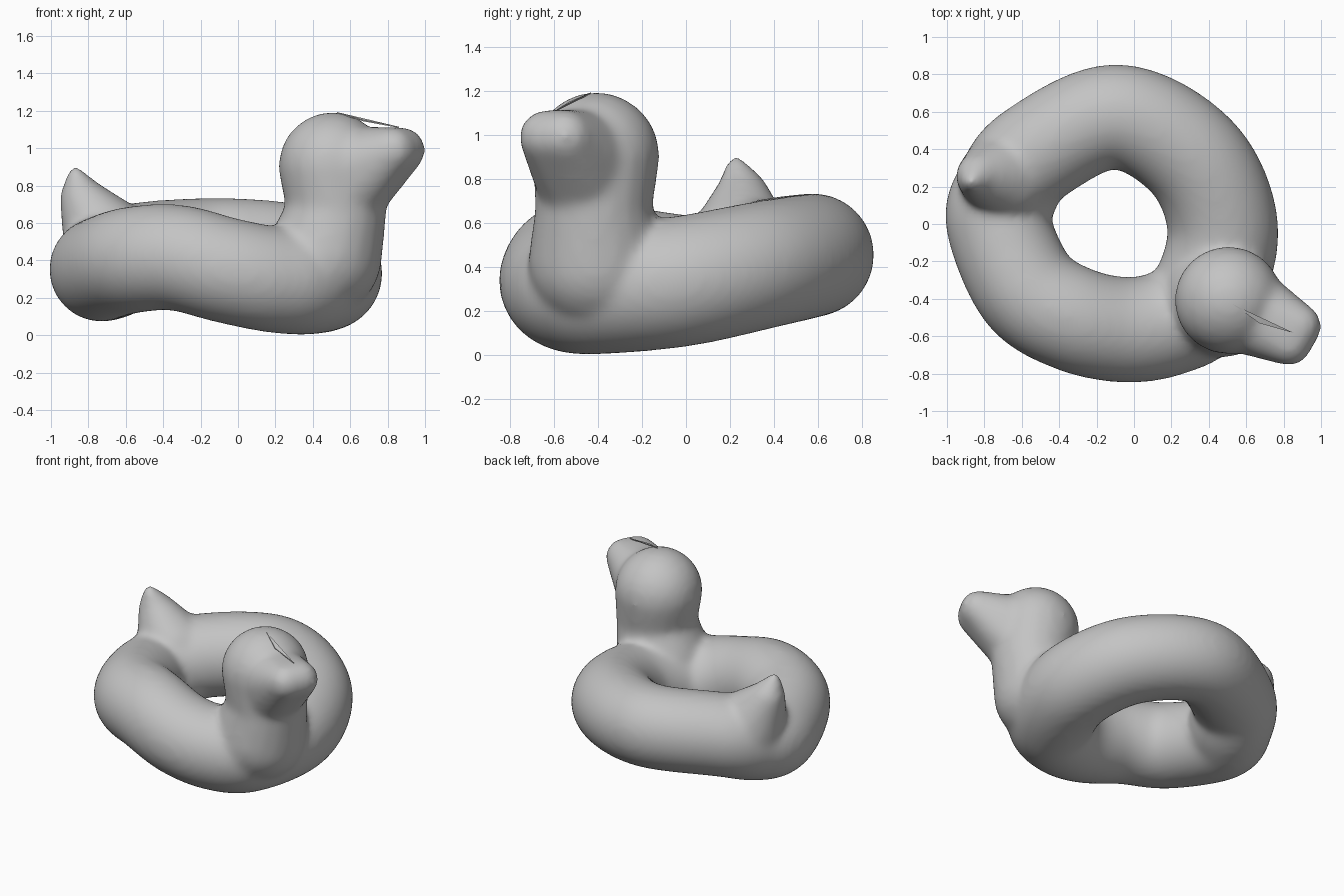
import bpy, bmesh, math
from mathutils import Vector, Matrix

cube = bpy.data.objects.get("Cube")
if cube:
    bpy.data.objects.remove(cube, do_unlink=True)

grey = bpy.data.materials.new("plain_grey")
grey.use_nodes = True
colour = (0.55, 0.55, 0.55, 1)
grey.diffuse_color = colour
for node in grey.node_tree.nodes:
    if node.type == 'BSDF_PRINCIPLED':
        node.inputs["Base Color"].default_value = colour


def add_object(name, bm):
    mesh = bpy.data.meshes.new(name)
    bm.to_mesh(mesh)
    bm.free()
    mesh.materials.append(grey)
    obj = bpy.data.objects.new(name, mesh)
    bpy.context.collection.objects.link(obj)
    return obj


def add_hull(bm, balls):
    """Skin stretched around (x, y, z, radius) balls."""
    part = bmesh.new()
    for x, y, z, r in balls:
        bmesh.ops.create_icosphere(part, subdivisions=3, radius=r,
                                   matrix=Matrix.Translation((x, y, z)))
    bmesh.ops.delete(part, geom=part.faces[:], context='FACES_ONLY')
    hull = bmesh.ops.convex_hull(part, input=part.verts[:])
    extra = {v for key in ("geom_interior", "geom_unused") for v in hull[key]
             if isinstance(v, bmesh.types.BMVert)}
    bmesh.ops.delete(part, geom=list(extra), context='VERTS')
    bmesh.ops.recalc_face_normals(part, faces=part.faces[:])
    temp = bpy.data.meshes.new("temp")
    part.to_mesh(temp)
    part.free()
    bm.from_mesh(temp)
    bpy.data.meshes.remove(temp)


def add_limb(bm, balls):
    """Tapered round limb running from ball to ball."""
    for pair in zip(balls, balls[1:]):
        add_hull(bm, pair)


def add_ring(bm, stations, steps=10, sides=32):
    """Closed tube through (x, y, z, radius) stations."""
    keys = [Vector(s) for s in stations]
    n = len(keys)
    path = []
    for i in range(n):
        a, b, c, d = (keys[(i + k) % n] for k in (-1, 0, 1, 2))
        for s in range(steps):
            t = s / steps
            path.append(b + (c - a) * (t / 2) + (a * 2 - b * 5 + c * 4 - d) * (t * t / 2)
                        + (b * 3 - a - c * 3 + d) * (t ** 3 / 2))
    count = len(path)
    loops = []
    for i, p in enumerate(path):
        along = (path[(i + 1) % count] - path[i - 1]).to_3d().normalized()
        out = along.cross(Vector((0, 0, 1))).normalized()
        up = out.cross(along)
        loops.append([bm.verts.new(p.to_3d() + p.w * (out * math.cos(a) + up * math.sin(a)))
                      for a in (math.tau * k / sides for k in range(sides))])
    faces = []
    for i in range(count):
        one, two = loops[i], loops[(i + 1) % count]
        for k in range(sides):
            m = (k + 1) % sides
            faces.append(bm.faces.new((one[k], one[m], two[m], two[k])))
    bmesh.ops.recalc_face_normals(bm, faces=faces)


body = bmesh.new()

# Tilted swim ring
add_ring(body, [(-.725, 0, .355, .28), (-.57, -.35, .402, .285), (-.33, -.505, .415, .284),
                (-.06, -.565, .347, .283), (.18, -.53, .3, .285), (.37, -.4, .298, .295),
                (.475, -.02, .335, .297), (.31, .36, .412, .29), (-.1, .575, .455, .28),
                (-.54, .37, .428, .28), (-.68, .18, .365, .28)])

# Chest, neck and round head
add_limb(body, [(.46, -.405, .42, .312), (.53, -.42, .66, .265), (.505, -.408, .905, .29)])

# Wide, blunt beak with a full throat below it
tip, side = Vector((.855, -.592, .99)), Vector((.026, .045, 0))
add_hull(body, [(.55, -.44, .74, .225), (.56, -.44, .87, .245),
                (*(tip + side), .122), (*(tip - side), .122)])

# Pointed tail
add_limb(body, [(-.69, .25, .49, .245), (-.835, .255, .73, .12), (-.868, .225, .86, .045)])

duck = add_object("duck_ring_body", body)
remesh = duck.modifiers.new("fuse_parts", 'REMESH')
remesh.mode = 'VOXEL'
remesh.voxel_size = 0.02
remesh.use_smooth_shade = True
smooth = duck.modifiers.new("soften_joins", 'SMOOTH')
smooth.factor = 0.5
smooth.iterations = 20

# Thin fold running from the crown to the beak
fold = bmesh.new()
top = [fold.verts.new(p) for p in ((.53, -.43, 1.193), (.67, -.53, 1.15), (.86, -.585, 1.115))]
low = [fold.verts.new(v.co - Vector((0, 0, .006))) for v in top]
fold.faces.new(top)
fold.faces.new(low[::-1])
for i in range(3):
    j = (i + 1) % 3
    fold.faces.new((top[i], low[i], low[j], top[j]))
bmesh.ops.recalc_face_normals(fold, faces=fold.faces[:])
add_object("beak_fold", fold)
